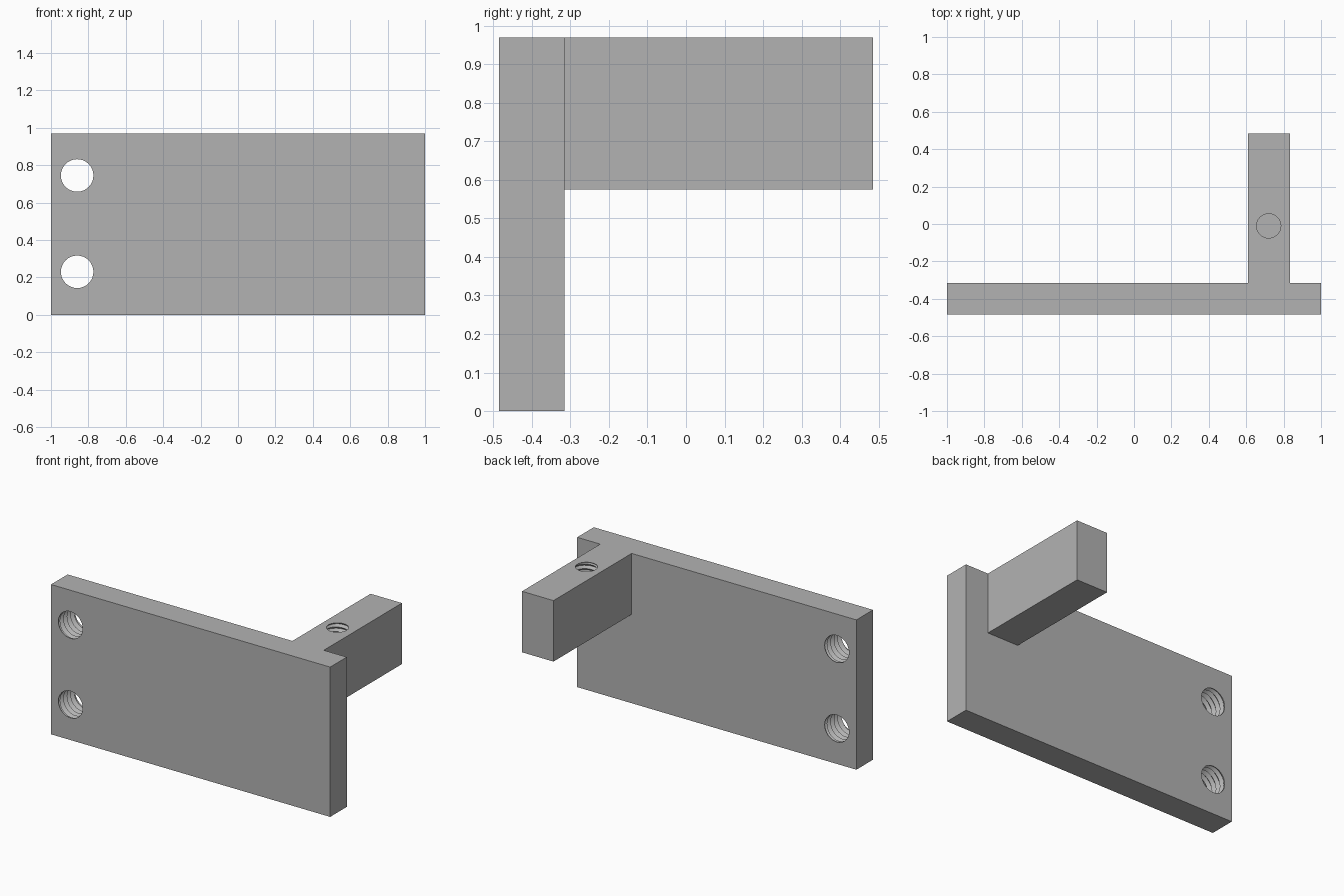
import bpy, bmesh, math
from mathutils import Matrix, Vector

if "Cube" in bpy.data.objects:
    bpy.data.objects.remove(bpy.data.objects["Cube"], do_unlink=True)

grey = bpy.data.materials.new("plain grey")
grey.use_nodes = True
colour = (0.45, 0.45, 0.45, 1)
grey.diffuse_color = colour
grey.node_tree.nodes["Principled BSDF"].inputs["Base Color"].default_value = colour


def add_object(name, bm):
    mesh = bpy.data.meshes.new(name)
    bm.to_mesh(mesh)
    bm.free()
    mesh.materials.append(grey)
    obj = bpy.data.objects.new(name, mesh)
    bpy.context.collection.objects.link(obj)
    return obj


def thread_cutter(name, base, direction, length, radius, pitch, through):
    """Solid screw shape: a helical ridge that fades into a plain bore at both ends."""
    segs = 32
    step = pitch / segs
    rows = round(length / step)
    bm = bmesh.new()
    levels = [(-0.02, None)] + [(k * step, k) for k in range(rows + 1)]
    if through:
        levels.append((rows * step + 0.02, None))
    rings = []
    for h, k in levels:
        ring = []
        for s in range(segs):
            r = radius
            if k is not None:
                phase = ((k - s) % segs) / segs
                ridge = 1 - abs(2 * phase - 1)
                fade = min(1, min(k, rows - k) * step / (pitch * 0.4))
                r += 0.5 * pitch * ridge * fade
            a = math.tau * s / segs
            ring.append(bm.verts.new((r * math.cos(a), r * math.sin(a), h)))
        rings.append(ring)
    # Diagonals follow the helix so crests stay crisp
    for low, high in zip(rings, rings[1:]):
        for s in range(segs):
            t = (s + 1) % segs
            bm.faces.new((low[s], low[t], high[t]))
            bm.faces.new((low[s], high[t], high[s]))
    bm.faces.new(rings[0][::-1])
    bm.faces.new(rings[-1])
    turn = Vector((0, 0, 1)).rotation_difference(Vector(direction)).to_matrix().to_4x4()
    bm.transform(Matrix.Translation(base) @ turn)
    bmesh.ops.recalc_face_normals(bm, faces=bm.faces[:])
    obj = add_object(name, bm)
    obj.hide_render = True
    return obj


# Plate and arm: a T outline extruded up, then the arm's underside raised
left, right, front, back, top = -1.0, 1.0, -0.485, 0.485, 0.97
plate_back, arm_a, arm_b, arm_bottom = -0.315, 0.61, 0.835, 0.575


def prism(bm, outline, z0, z1):
    face = bm.faces.new([bm.verts.new((x, y, z0)) for x, y in outline])
    new = bmesh.ops.extrude_face_region(bm, geom=[face])["geom"]
    bmesh.ops.translate(bm, verts=[v for v in new if isinstance(v, bmesh.types.BMVert)],
                        vec=(0, 0, z1 - z0))


bm = bmesh.new()
plate = [(left, front), (right, front), (right, plate_back), (left, plate_back)]
prism(bm, plate, 0, top)
bmesh.ops.recalc_face_normals(bm, faces=bm.faces[:])
bracket = add_object("bracket", bm)

bm = bmesh.new()
overlap = plate_back - 0.05
prism(bm, [(arm_a, overlap), (arm_b, overlap), (arm_b, back), (arm_a, back)],
      arm_bottom, top)
bmesh.ops.recalc_face_normals(bm, faces=bm.faces[:])
arm = add_object("arm_helper", bm)
arm.hide_render = True

# Two threaded holes through the plate, one blind threaded hole in the arm
cutters = [
    thread_cutter("plate_hole_cutter", (-0.86, front, z), (0, 1, 0),
                  plate_back - front, 0.087, 0.036, True)
    for z in (0.23, 0.745)
]
cutters.append(thread_cutter("arm_hole_cutter", (0.72, -0.01, top), (0, 0, -1),
                             0.27, 0.065, 0.03, False))

for helper, operation in [(arm, "UNION")] + [(c, "DIFFERENCE") for c in cutters]:
    mod = bracket.modifiers.new(helper.name, "BOOLEAN")
    mod.object = helper
    mod.operation = operation
    mod.solver = "EXACT"

# Bake the cuts and drop the helpers
bpy.context.view_layer.update()
result = bracket.evaluated_get(bpy.context.evaluated_depsgraph_get())
mesh = bpy.data.meshes.new_from_object(result)
bracket.modifiers.clear()
bracket.data = mesh
for helper in [arm] + cutters:
    bpy.data.objects.remove(helper, do_unlink=True)

bpy.ops.object.select_all(action="DESELECT")
bracket.select_set(True)
bpy.context.view_layer.objects.active = bracket
bpy.ops.object.shade_smooth_by_angle(angle=math.radians(30))
